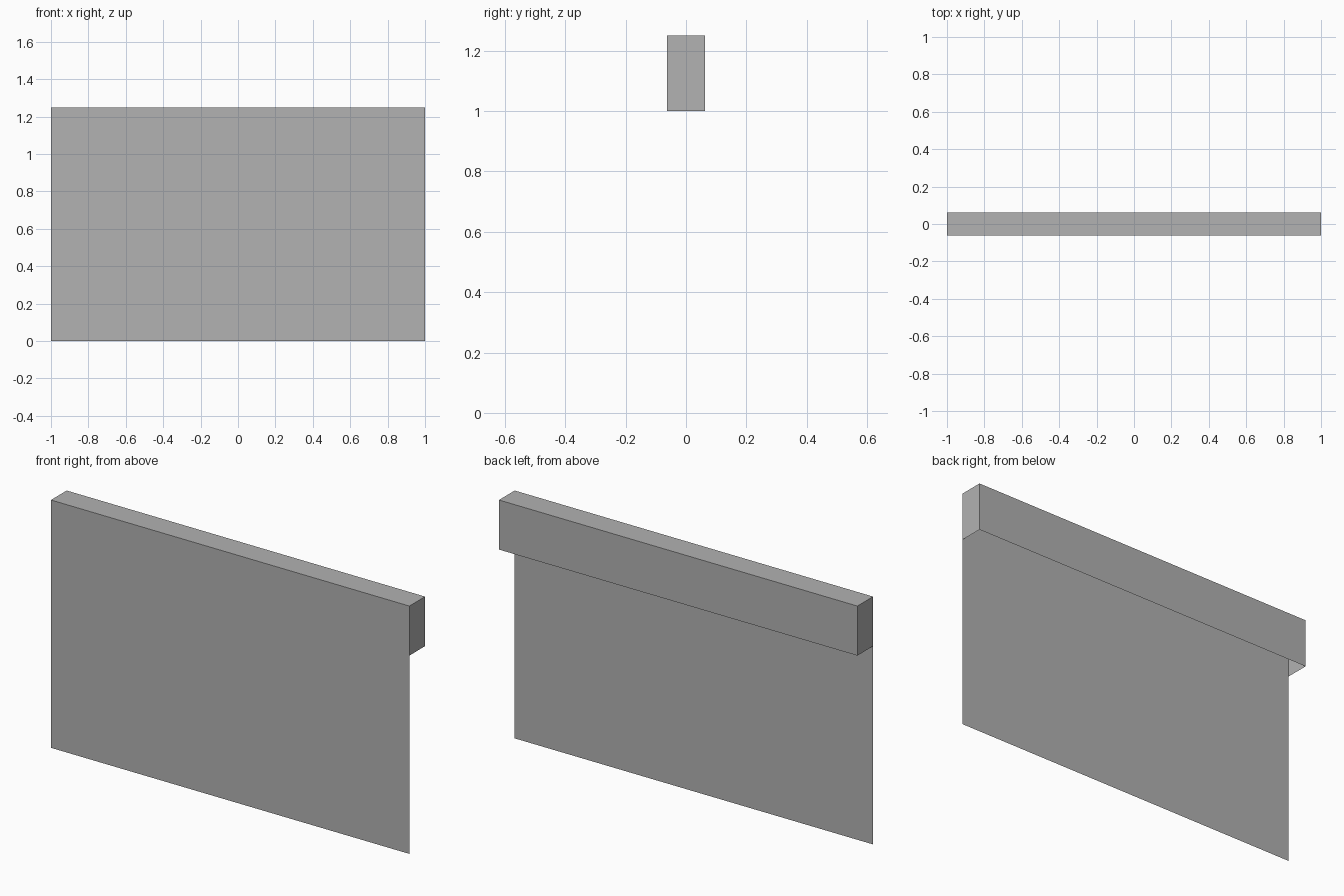
import bpy
import bmesh
from mathutils import Matrix, Vector

WIDTH, DEPTH, HEIGHT, HOOD_BASE = 2.0, 0.125, 1.25, 1.0

default = bpy.data.objects.get("Cube")
if default:
    bpy.data.objects.remove(default, do_unlink=True)

grey = bpy.data.materials.new("plain_grey")
grey.use_nodes = True
colour = (0.445, 0.445, 0.445, 1)
grey.diffuse_color = colour
grey.node_tree.nodes["Principled BSDF"].inputs["Base Color"].default_value = colour


def box_part(name, z_low, keep):
    """Box from z_low to the top, keeping only faces whose normal passes keep."""
    bm = bmesh.new()
    size = Vector((WIDTH, DEPTH, HEIGHT - z_low))
    centre = Vector((0, 0, (HEIGHT + z_low) / 2))
    bmesh.ops.create_cube(bm, size=1, matrix=Matrix.LocRotScale(centre, None, size))
    bm.normal_update()
    unwanted = [f for f in bm.faces if not keep(f.normal)]
    bmesh.ops.delete(bm, geom=unwanted, context="FACES")
    mesh = bpy.data.meshes.new(name)
    bm.to_mesh(mesh)
    bm.free()
    mesh.materials.append(grey)
    obj = bpy.data.objects.new(name, mesh)
    bpy.context.collection.objects.link(obj)
    return obj


# Full-height thin sheet at the front
box_part("front_panel", 0, lambda n: n.y < -0.5)

# Top, back and ends of the hood, open underneath and closed by the panel
box_part("top_hood", HOOD_BASE, lambda n: n.y > -0.5 and n.z > -0.5)
